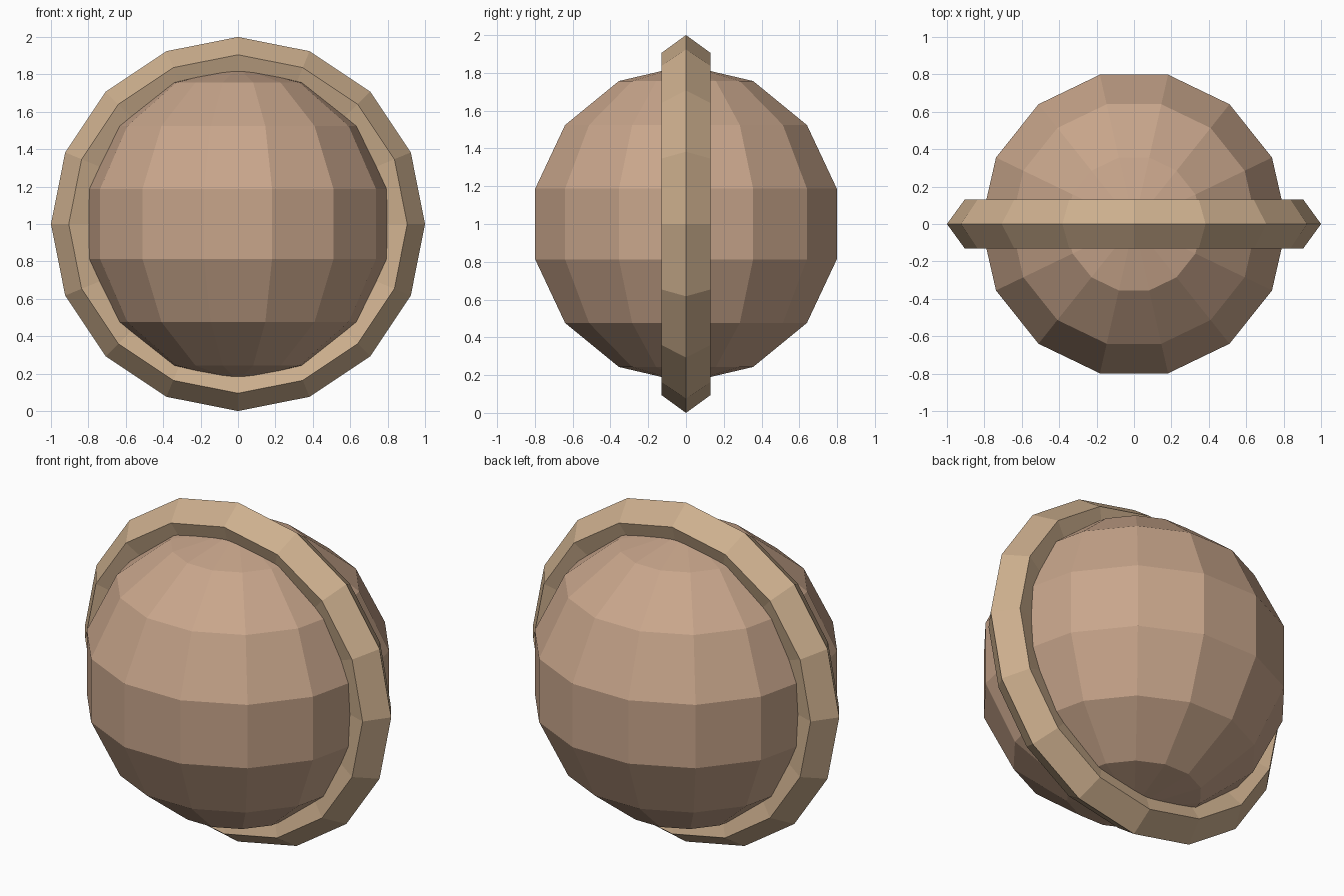
import bpy, bmesh
from math import sin, cos, pi
from mathutils import Matrix, Vector

if "Cube" in bpy.data.objects:
    bpy.data.objects.remove(bpy.data.objects["Cube"])


def material(name, color):
    m = bpy.data.materials.new(name)
    m.diffuse_color = (*color, 1)
    m.use_nodes = True
    m.node_tree.nodes["Principled BSDF"].inputs["Base Color"].default_value = m.diffuse_color
    return m


def lathe(name, profile, steps, closed, transform, mat):
    """Revolve an (radius, height) profile around z, starting on +x."""
    bm = bmesh.new()
    pts = [bm.verts.new((r, 0, h)) for r, h in profile]
    pairs = list(zip(pts, pts[1:])) + ([(pts[-1], pts[0])] if closed else [])
    edges = [bm.edges.new(p) for p in pairs]
    bmesh.ops.spin(bm, geom=pts + edges, cent=(0, 0, 0), axis=(0, 0, 1),
                   angle=2 * pi, steps=steps, use_merge=False)
    bmesh.ops.remove_doubles(bm, verts=bm.verts[:], dist=0.0005)
    bmesh.ops.recalc_face_normals(bm, faces=bm.faces[:])
    bm.transform(transform)
    me = bpy.data.meshes.new(name)
    bm.to_mesh(me)
    bm.free()
    me.materials.append(mat)
    ob = bpy.data.objects.new(name, me)
    bpy.context.collection.objects.link(ob)
    return ob


center = Matrix.Translation(Vector((0, 0, 1)))

# Low-poly ball: 14 sides, 7 bands
R = 0.84
ball_profile = [(R * sin(pi * i / 7), R * cos(pi * i / 7)) for i in range(8)]
lathe("ball", ball_profile, 14, False, center,
      material("ball_tan", (0.58, 0.38, 0.26)))

# Upright ring: 16 segments with a five-sided cross-section
major, minor = 0.8625, 0.1375
ring_profile = [(major + minor * cos(2 * pi * i / 5), minor * sin(2 * pi * i / 5))
                for i in range(5)]
lathe("ring", ring_profile, 16, True, center @ Matrix.Rotation(pi / 2, 4, 'X'),
      material("ring_tan", (0.61, 0.43, 0.27)))
